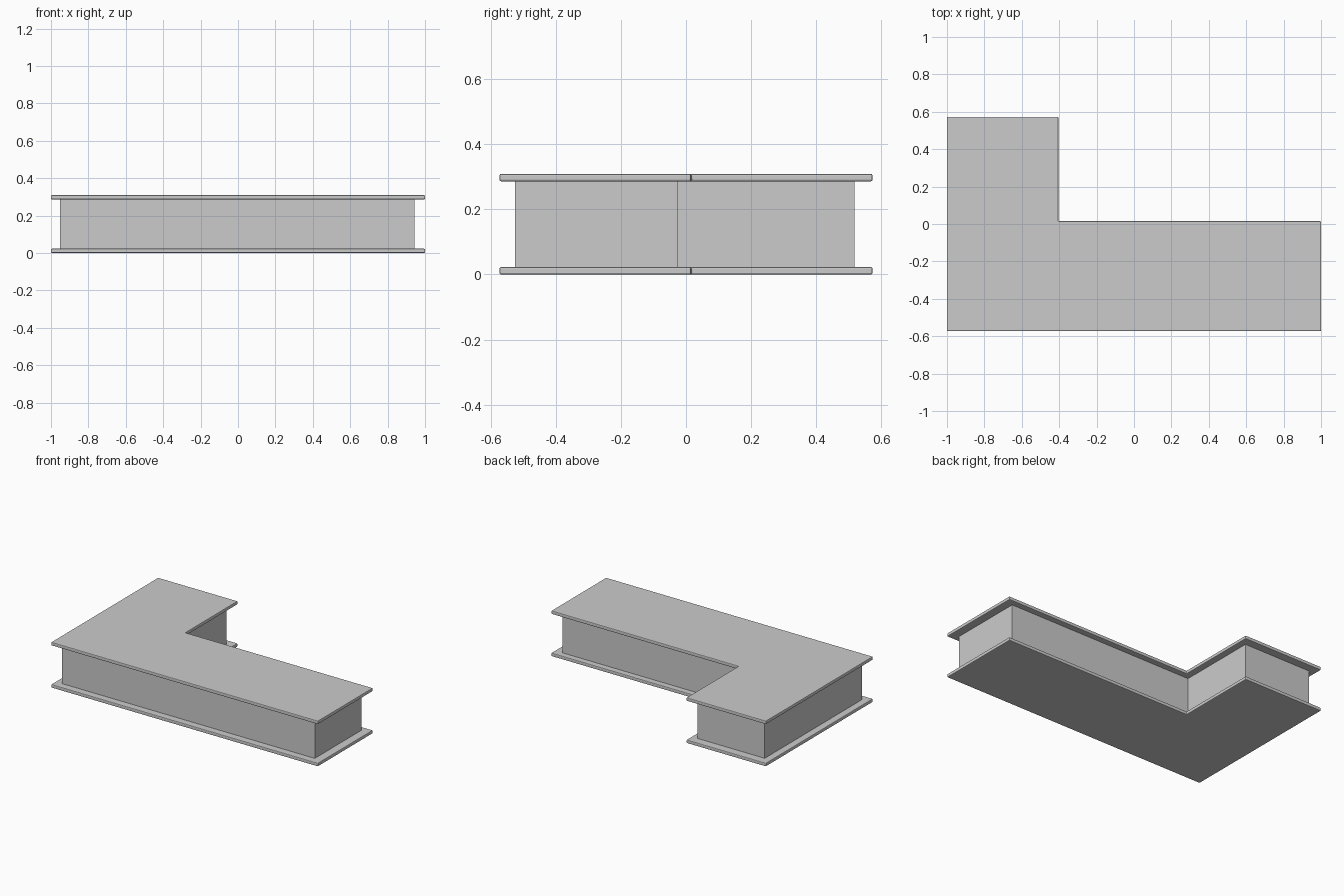
import bpy, bmesh

if "Cube" in bpy.data.objects:
    bpy.data.objects.remove(bpy.data.objects["Cube"])


def l_prism(name, x0, x1, xi, y0, y1, yi, z0, z1, bevel=0.0):
    """L-shaped prism; (xi, yi) is the inside corner."""
    outline = [(x0, y0), (x1, y0), (x1, yi), (xi, yi), (xi, y1), (x0, y1)]
    bm = bmesh.new()
    face = bm.faces.new([bm.verts.new((x, y, z0)) for x, y in outline])
    ext = bmesh.ops.extrude_face_region(bm, geom=[face])
    top = [g for g in ext["geom"] if isinstance(g, bmesh.types.BMVert)]
    bmesh.ops.translate(bm, vec=(0, 0, z1 - z0), verts=top)
    bmesh.ops.recalc_face_normals(bm, faces=bm.faces)
    mesh = bpy.data.meshes.new(name)
    bm.to_mesh(mesh)
    bm.free()
    obj = bpy.data.objects.new(name, mesh)
    bpy.context.collection.objects.link(obj)
    if bevel:
        mod = obj.modifiers.new("edge_bevel", "BEVEL")
        mod.width = bevel
        mod.segments = 2
    return obj


# Overhanging plinth and countertop slabs
for name, z0, z1 in (("base_slab", 0.0, 0.023), ("top_slab", 0.286, 0.309)):
    l_prism(name, -1.0, 1.0, -0.404, -0.573, 0.573, 0.015, z0, z1, bevel=0.005)

# Recessed counter body between the slabs
l_prism("counter_body", -0.953, 0.944, -0.449, -0.526, 0.518, -0.025, 0.023, 0.286)
